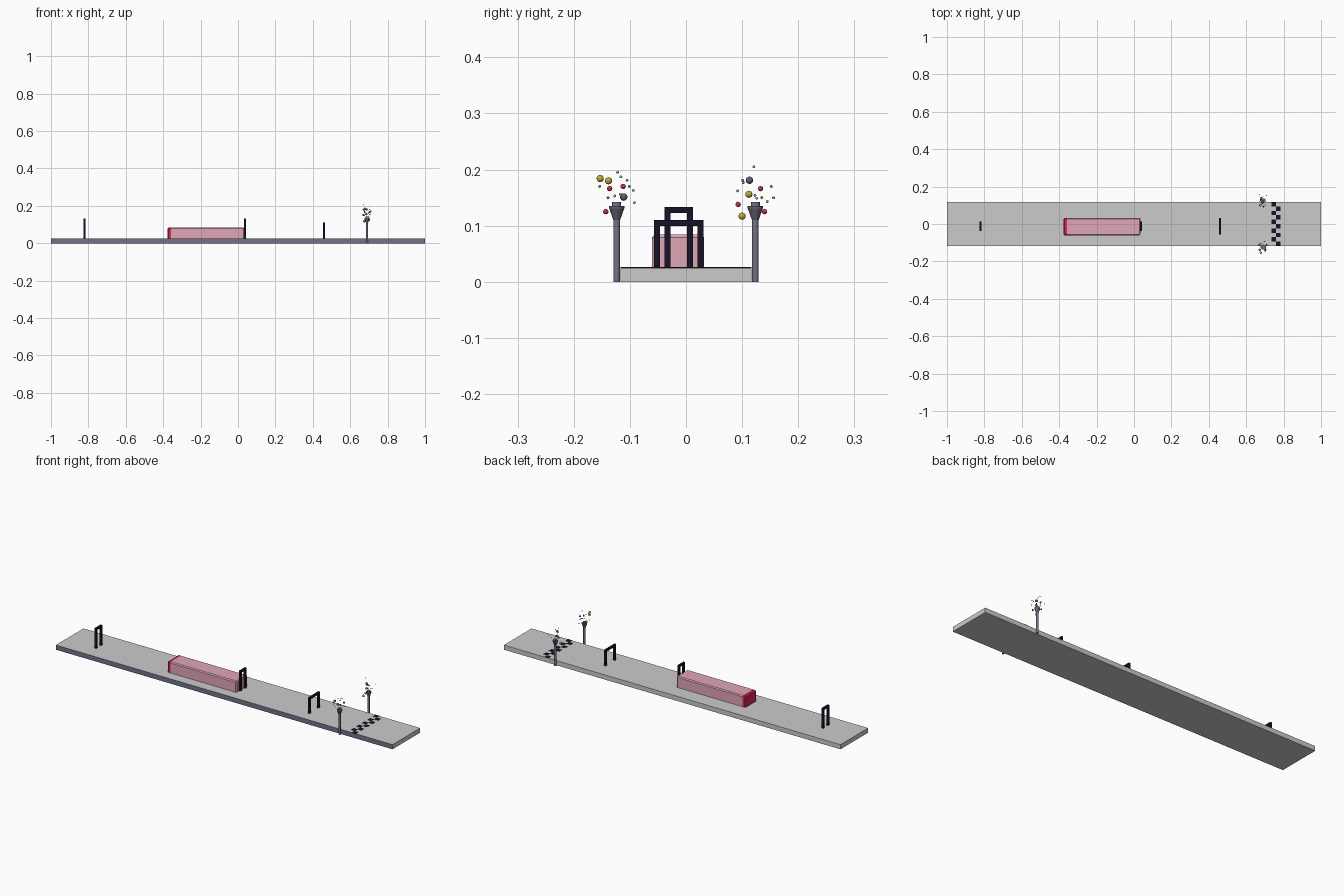
import bpy, bmesh, random
from mathutils import Matrix, Vector

if "Cube" in bpy.data.objects:
    bpy.data.objects.remove(bpy.data.objects["Cube"])

random.seed(4)


def material(name, rgb):
    m = bpy.data.materials.new(name)
    m.diffuse_color = (*rgb, 1)
    m.use_nodes = True
    m.node_tree.nodes["Principled BSDF"].inputs["Base Color"].default_value = m.diffuse_color
    return m


BLACK = material("black", (0.008, 0.007, 0.02))
SLATE = material("slate", (0.17, 0.17, 0.25))
DARK = material("dark_slate", (0.12, 0.12, 0.17))
PINK = material("pink", (0.75, 0.38, 0.47))
RED = material("red", (0.7, 0.02, 0.1))
GOLD = material("gold", (0.5, 0.42, 0.03))
GREEN = material("green", (0.05, 0.5, 0.15))
SILVER = material("silver", (0.45, 0.45, 0.45))


def finish(name, bm, mat=None):
    bmesh.ops.recalc_face_normals(bm, faces=bm.faces)
    me = bpy.data.meshes.new(name)
    bm.to_mesh(me)
    bm.free()
    ob = bpy.data.objects.new(name, me)
    bpy.context.collection.objects.link(ob)
    if mat:
        me.materials.append(mat)
    return ob


def add_box(bm, lo, hi):
    lo, hi = Vector(lo), Vector(hi)
    size = hi - lo
    bmesh.ops.create_cube(bm, size=1, matrix=Matrix.Translation((lo + hi) / 2)
                          @ Matrix.Diagonal((*size, 1)))


def box(name, lo, hi, mat=None):
    bm = bmesh.new()
    add_box(bm, lo, hi)
    return finish(name, bm, mat)


# track slab with a tinted front side
TOP = 0.025
track = box("track", (-1, -0.117, 0), (1, 0.117, TOP))
track.data.materials.append(None)
track.data.materials.append(SLATE)
for p in track.data.polygons:
    if p.normal.y < -0.5:
        p.material_index = 1

# chequered finish line
bm = bmesh.new()
cell = 0.0234
for row in range(10):
    x = 0.736 + (row % 2) * cell
    y = 0.117 - (row + 1) * cell
    add_box(bm, (x, y, TOP - 0.002), (x + cell, y + cell, TOP + 0.001))
finish("finish_line", bm, BLACK)


# arched gates: extruded upside-down U outline
def gate(name, x, y0, y1, top, t=0.0108):
    pts = [(y0, TOP), (y0, top), (y1, top), (y1, TOP), (y1 - t, TOP),
           (y1 - t, top - t), (y0 + t, top - t), (y0 + t, TOP)]
    bm = bmesh.new()
    face = bm.faces.new([bm.verts.new((x - 0.005, y, z)) for y, z in pts])
    ext = bmesh.ops.extrude_face_region(bm, geom=[face])["geom"]
    bmesh.ops.translate(bm, vec=(0.01, 0, 0),
                        verts=[g for g in ext if isinstance(g, bmesh.types.BMVert)])
    finish(name, bm, BLACK)


gate("start_gate", -0.82, -0.038, 0.0125, 0.133)
gate("middle_gate", 0.037, -0.038, 0.0125, 0.133)
gate("wide_gate", 0.46, -0.057, 0.031, 0.11)


# long pink block with chamfered top and end edges
def chamfered(name, x0, x1, end, mat):
    bm = bmesh.new()
    add_box(bm, (x0, -0.061, TOP), (x1, 0.0325, 0.084))
    edges = []
    for e in bm.edges:
        a, b = (v.co for v in e.verts)
        long_top = min(a.z, b.z) > 0.08 and abs(a.x - b.x) > 0.001
        at_end = abs(a.x - end) < 1e-4 and abs(b.x - end) < 1e-4 and max(a.z, b.z) > 0.08
        if long_top or at_end:
            edges.append(e)
    bmesh.ops.bevel(bm, geom=edges, offset=0.005, segments=1, affect='EDGES', profile=0.5)
    finish(name, bm, mat)


chamfered("block_body", -0.358, 0.034, 0.034, PINK)
chamfered("block_end_cap", -0.376, -0.358, -0.376, RED)


# confetti cannons: pole, flared cup, small nozzle
def cone(name, x, y, z0, z1, r0, r1, mat, sides=12):
    bm = bmesh.new()
    bmesh.ops.create_cone(bm, cap_ends=True, segments=sides, radius1=r0, radius2=r1,
                          depth=z1 - z0, matrix=Matrix.Translation((x, y, (z0 + z1) / 2)))
    ob = finish(name, bm, mat)
    ob.data.shade_smooth()
    ob.data.set_sharp_from_angle(angle=0.6)


PX = 0.69
for side, s in (("left", -1), ("right", 1)):
    y = s * 0.1235
    cone(side + "_pole", PX, y, 0, 0.115, 0.006, 0.006, SLATE)
    cone(side + "_cup", PX, y, 0.11, 0.131, 0.006, 0.0135, DARK)
    cone(side + "_cup_rim", PX, y, 0.131, 0.135, 0.0135, 0.0135, DARK)
    cone(side + "_nozzle", PX, y, 0.135, 0.142, 0.008, 0.008, SLATE)

# confetti balls: (y, z) in thousandths, grouped by kind
BALLS = [
    ("gold_ball", GOLD, 0.0064, [(-153, 184), (-138, 180), (112, 156), (100, 117)]),
    ("slate_ball", DARK, 0.0066, [(-111, 151), (113, 181)]),
    ("red_ball", RED, 0.0047, [(-112, 170), (-136, 166), (-143, 125),
                               (133, 166), (93, 138), (140, 125)]),
    ("green_ball", GREEN, 0.0025, [(-154, 170), (-139, 150), (-101, 170),
                                   (152, 170), (135, 150), (101, 181)]),
    ("silver_ball", SILVER, 0.0025, [(-122, 195), (-116, 187), (-105, 181), (-94, 163),
                                     (-92, 141), (-117, 156), (-127, 153),
                                     (121, 205), (102, 177), (92, 162), (123, 154),
                                     (126, 149), (145, 143), (156, 150)]),
]
for name, mat, r, spots in BALLS:
    bm = bmesh.new()
    for y, z in spots:
        x = PX + random.uniform(-0.022, 0.022)
        bmesh.ops.create_uvsphere(bm, u_segments=12, v_segments=8, radius=r,
                                  matrix=Matrix.Translation((x, y / 1000, z / 1000)))
    finish(name + "s", bm, mat).data.shade_smooth()
